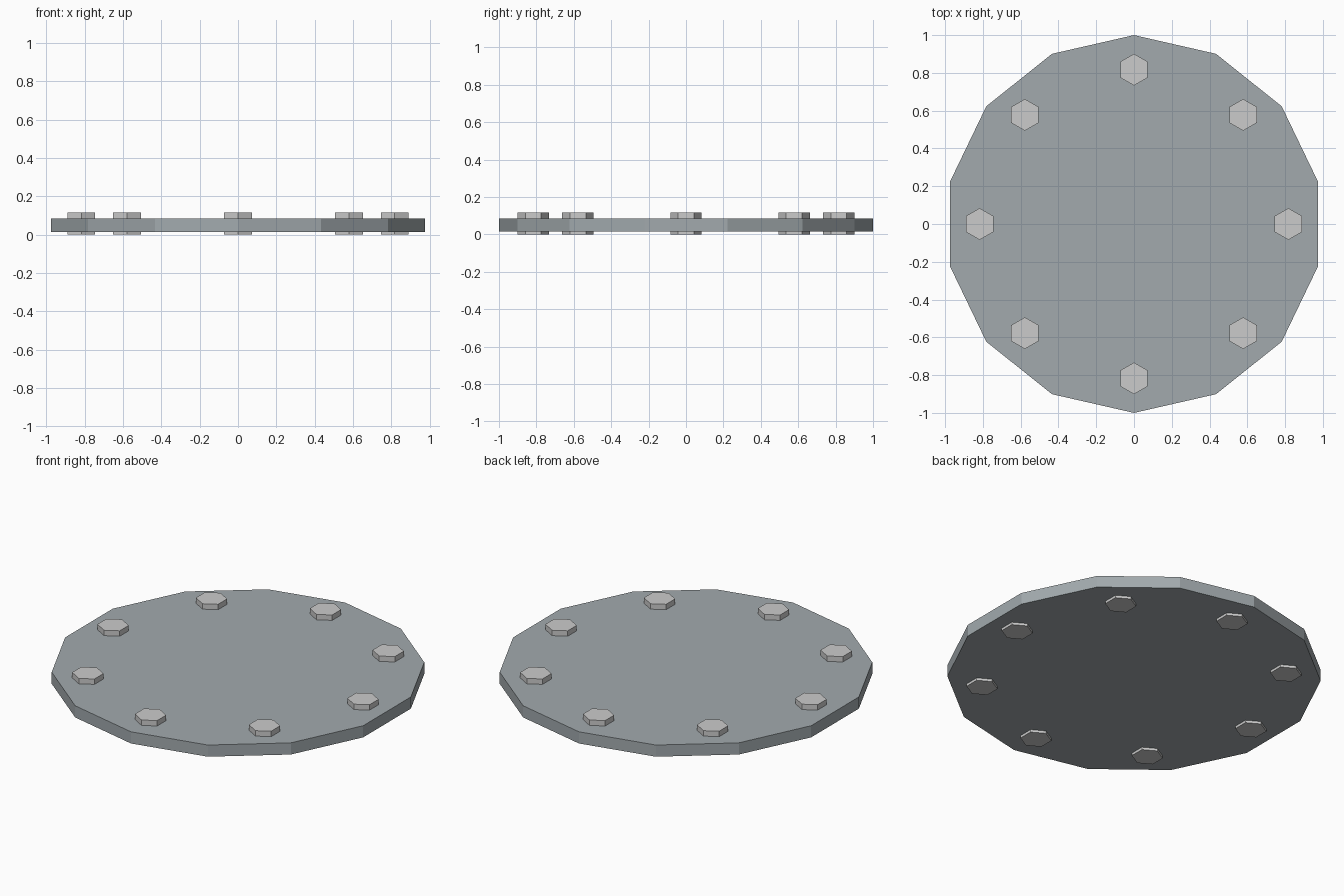
import bpy, bmesh
from math import sin, cos, pi

if "Cube" in bpy.data.objects:
    bpy.data.objects.remove(bpy.data.objects["Cube"])


def prism(name, sides, radius, z0, z1, x=0.0, y=0.0):
    # Upright n-sided prism with its first corner towards +y
    bm = bmesh.new()
    ring = [bm.verts.new((x + radius * sin(2 * pi * i / sides),
                          y + radius * cos(2 * pi * i / sides), z0))
            for i in range(sides)]
    base = bm.faces.new(ring)
    ext = bmesh.ops.extrude_face_region(bm, geom=[base], use_keep_orig=True)
    top = [v for v in ext["geom"] if isinstance(v, bmesh.types.BMVert)]
    bmesh.ops.translate(bm, verts=top, vec=(0, 0, z1 - z0))
    bmesh.ops.recalc_face_normals(bm, faces=bm.faces)
    mesh = bpy.data.meshes.new(name)
    bm.to_mesh(mesh)
    bm.free()
    obj = bpy.data.objects.new(name, mesh)
    bpy.context.collection.objects.link(obj)
    return obj


def paint(name, color):
    mat = bpy.data.materials.new(name)
    mat.diffuse_color = color
    mat.use_nodes = True
    mat.node_tree.nodes["Principled BSDF"].inputs["Base Color"].default_value = mat.diffuse_color
    return mat


plate_mat = paint("blue_grey_steel", (0.36, 0.40, 0.42, 1))

# Fourteen-sided cover plate
plate = prism("cover_plate", 14, 1.0, 0.015, 0.084)
plate.data.materials.append(plate_mat)

# Ring of hexagonal bolts passing through the plate
for i in range(8):
    a = i * pi / 4
    prism(f"bolt_{i + 1}", 6, 0.084, 0.0, 0.116, 0.817 * cos(a), 0.817 * sin(a))
